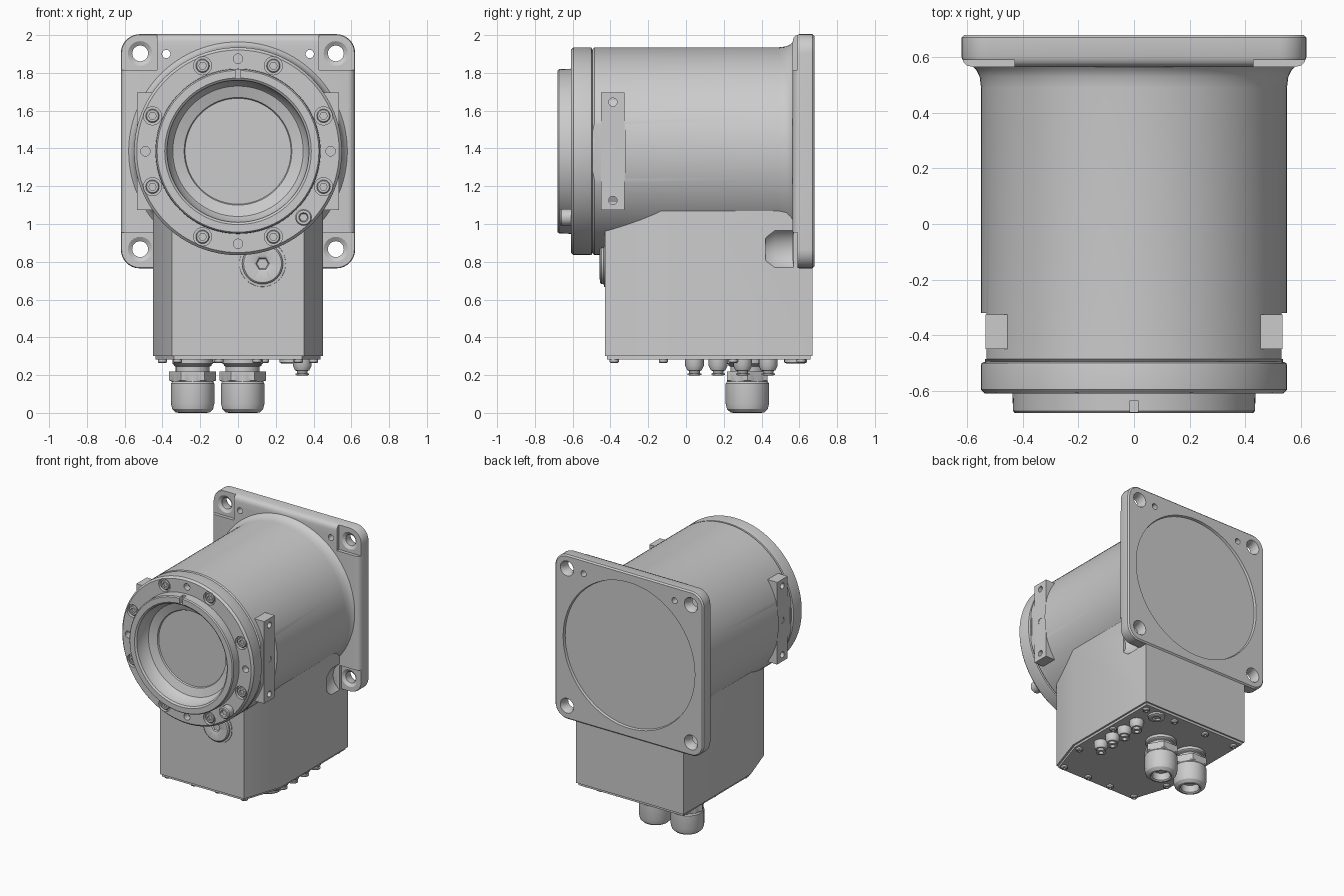
import bpy, bmesh, math
from mathutils import Vector

if "Cube" in bpy.data.objects:
    bpy.data.objects.remove(bpy.data.objects["Cube"])

CZ = 1.385  # height of the barrel axis


def finish(name, bm, angle=32):
    bmesh.ops.recalc_face_normals(bm, faces=bm.faces)
    me = bpy.data.meshes.new(name)
    bm.to_mesh(me)
    bm.free()
    for p in me.polygons:
        p.use_smooth = True
    me.set_sharp_from_angle(angle=math.radians(angle))
    ob = bpy.data.objects.new(name, me)
    bpy.context.collection.objects.link(ob)
    return ob


def loft(bm, loops):
    """Skin a stack of equal-length loops and cap both ends."""
    rings = [[bm.verts.new(p) for p in loop] for loop in loops]
    n = len(rings[0])
    for a, b in zip(rings, rings[1:]):
        for i in range(n):
            j = (i + 1) % n
            bm.faces.new((a[i], a[j], b[j], b[i]))
    bm.faces.new(rings[0])
    bm.faces.new(rings[-1])


def add_lathe(bm, profile, at, axis='Y', seg=24):
    """Revolve (radius, height) points; a negative radius gives a hexagon."""
    loops = []
    for r, h in profile:
        loop = []
        for i in range(seg):
            a = 2 * math.pi * i / seg
            k = r
            if r < 0:
                k = -r * math.cos(math.pi / 6) / math.cos(a % (math.pi / 3) - math.pi / 6)
            u, v = k * math.cos(a), k * math.sin(a)
            off = {'X': (h, u, v), 'Y': (u, h, v), 'Z': (u, v, h)}[axis]
            loop.append(Vector(at) + Vector(off))
        loops.append(loop)
    loft(bm, loops)


def lathe(name, profile, at, axis='Y', seg=24, angle=32):
    bm = bmesh.new()
    add_lathe(bm, profile, at, axis, seg)
    return finish(name, bm, angle)


def add_prism(bm, outline, z0, z1):
    loft(bm, [[(x, y, z) for x, y in outline] for z in (z0, z1)])


def add_box(bm, x0, x1, y0, y1, z0, z1):
    add_prism(bm, [(x0, y0), (x1, y0), (x1, y1), (x0, y1)], z0, z1)


def cut(ob, bm):
    """Subtract everything held in bm from ob."""
    cutter = finish("cutter", bm)
    cutter.hide_render = True
    mod = ob.modifiers.new("cut", 'BOOLEAN')
    mod.operation, mod.solver, mod.object = 'DIFFERENCE', 'EXACT', cutter
    bpy.context.view_layer.objects.active = ob
    bpy.ops.object.modifier_apply(modifier=mod.name)
    bpy.data.objects.remove(cutter)
    ob.data.set_sharp_from_angle(angle=math.radians(32))


def rounded_square(half, rad, y):
    pts = []
    for q in range(4):
        ca = math.pi / 4 + q * math.pi / 2
        cx = math.copysign(half - rad, math.cos(ca))
        cz = math.copysign(half - rad, math.sin(ca))
        for i in range(9):
            a = q * math.pi / 2 + i * math.pi / 16
            pts.append((cx + rad * math.cos(a), y, CZ + cz + rad * math.sin(a)))
    return pts


# Barrel housing with a flared root and side flats near the front
barrel = lathe("barrel", [(.54, -.495), (.55, -.485), (.55, .49), (.555, .53),
                          (.568, .555), (.59, .575), (.59, .6)], (0, 0, CZ), seg=96)
bm = bmesh.new()
for s in (-1, 1):
    add_box(bm, min(s * .53, s * .7), max(s * .53, s * .7), -.6, -.32, .7, 2.1)
cut(barrel, bm)

# Mounting flange
bm = bmesh.new()
loft(bm, [rounded_square(h, r, y) for h, r, y in
          [(.61, .09, .68), (.62, .1, .67), (.62, .1, .6), (.612, .092, .58),
           (.6, .08, .569), (.58, .06, .565)]])
flange = finish("mounting_flange", bm, 40)
bm = bmesh.new()
for sx in (-1, 1):
    for sz in (-1, 1):
        x, z = sx * .525, CZ + sz * .525
        add_box(bm, min(sx * .43, sx * .7), max(sx * .43, sx * .7), .5, .59,
                min(z - sz * .095, z + sz * .2), max(z - sz * .095, z + sz * .2))
cut(flange, bm)
bm = bmesh.new()
for sx in (-1, 1):
    for sz in (-1, 1):
        add_lathe(bm, [(.075, .5), (.065, .59), (.042, .605), (.042, .65), (.065, .7)],
                  (sx * .518, 0, CZ + sz * .518))
    add_lathe(bm, [(.022, .5), (.022, .7)], (sx * .38, 0, 1.9))
add_lathe(bm, [(.545, .662), (.555, .7)], (0, 0, CZ), seg=96)
cut(flange, bm)

# Terminal box below the barrel
outline = [(-.35, -.43), (.35, -.43), (.45, -.13), (.45, .67), (-.45, .67), (-.45, -.13)]
bm = bmesh.new()
add_prism(bm, outline, .3, 1.075)
box = finish("terminal_box", bm)
bm = bmesh.new()
for s in (-1, 1):
    add_lathe(bm, [(.09, .42), (.12, .47), (.12, .568)], (s * .518, 0, CZ - .518))
add_lathe(bm, [(.545, .655), (.555, .7)], (0, 0, CZ), seg=96)
cut(box, bm)

# Bottom cover plate and its screws
bm = bmesh.new()
add_prism(bm, [(x * .97, .12 + (y - .12) * .98) for x, y in outline], .282, .302)
finish("bottom_cover", bm)
bolt = [(.024, .29), (.024, .27), (.019, .264), (-.012, .264), (-.01, .275)]
for s in (-1, 1):
    for x, y in [(.32, -.38), (.4, -.12), (.4, .25), (.4, .61), (.14, .61), (.1, -.38)]:
        lathe("cover_screw", bolt, (s * x, y, 0), 'Z')

# Cable glands
for x in (-.24, .025):
    lathe("cable_gland", [(.1, .29), (.1, .25), (.09, .245), (.09, .22), (-.124, .22),
                          (-.124, .172), (.108, .165), (.115, .155), (.115, .05),
                          (.108, .02), (.09, .003), (.075, 0), (.065, .008), (.06, .06)],
          (x, .325, 0), 'Z', 48)
    lathe("gland_flange", [(.108, .3), (.108, .262), (.1, .255)], (x, .325, 0), 'Z', 48)

# Small connectors and blanking plug
for y in (.045, .17, .3, .435):
    lathe("small_connector", [(.05, .29), (.05, .25), (.038, .225), (.028, .222), (.028, .21),
                              (.036, .208), (.036, .2), (.018, .198), (.018, .23)],
          (.34, y, 0), 'Z')
lathe("blanking_plug", [(.06, .29), (.06, .268), (.05, .262), (-.03, .262), (-.03, .275)],
      (.28, .58, 0), 'Z')

# Front clamp ring with window recess
ring = lathe("front_ring", [(.535, -.485), (.535, -.495), (.548, -.5), (.55, -.51), (.55, -.595),
                            (.536, -.61), (.437, -.61), (.435, -.672), (.428, -.68), (.388, -.68),
                            (.376, -.67), (.37, -.61), (.345, -.575), (.285, -.555), (.28, -.545)],
             (0, 0, CZ), seg=96)
bolts = [(.49 * math.cos(a), .49 * math.sin(a) + CZ)
         for a in [math.pi / 8 + i * math.pi / 4 for i in range(8)]]
bm = bmesh.new()
for x, z in bolts:
    add_lathe(bm, [(.048, -.65), (.048, -.585)], (x, 0, z))
for a in range(4):
    add_lathe(bm, [(.025, -.65), (.025, -.56)],
              (.49 * math.cos(a * math.pi / 2), 0, CZ + .49 * math.sin(a * math.pi / 2)))
add_box(bm, -.014, .014, -.7, -.635, CZ + .385, CZ + .445)
cut(ring, bm)
head = [(.036, -.57), (.036, -.602), (.031, -.607), (-.02, -.607), (-.02, -.59)]
for x, z in bolts:
    lathe("ring_screw", head, (x, 0, z))
lathe("ring_plug", [(.044, -.6), (.044, -.66), (.038, -.668), (.025, -.668), (-.022, -.65)],
      (.347, 0, CZ - .35))

# Sealing plug on the box front
lathe("front_plug", [(.125, -.42), (.122, -.434), (.108, -.436), (.108, -.448), (.1, -.456),
                     (.045, -.458), (-.036, -.452), (-.03, -.44)], (.13, 0, .79), seg=48)

# Side accessory brackets
for s, side in ((-1, "left"), (1, "right")):
    bm = bmesh.new()
    add_box(bm, min(s * .41, s * .534), max(s * .41, s * .534), -.45, -.325, 1.075, 1.695)
    bracket = finish(side + "_bracket", bm)
    bm = bmesh.new()
    for dz in (-.26, 0, .26):
        add_lathe(bm, [(.022, -.06), (.022, .06)], (s * .54, -.387, CZ + dz), 'X')
    cut(bracket, bm)
